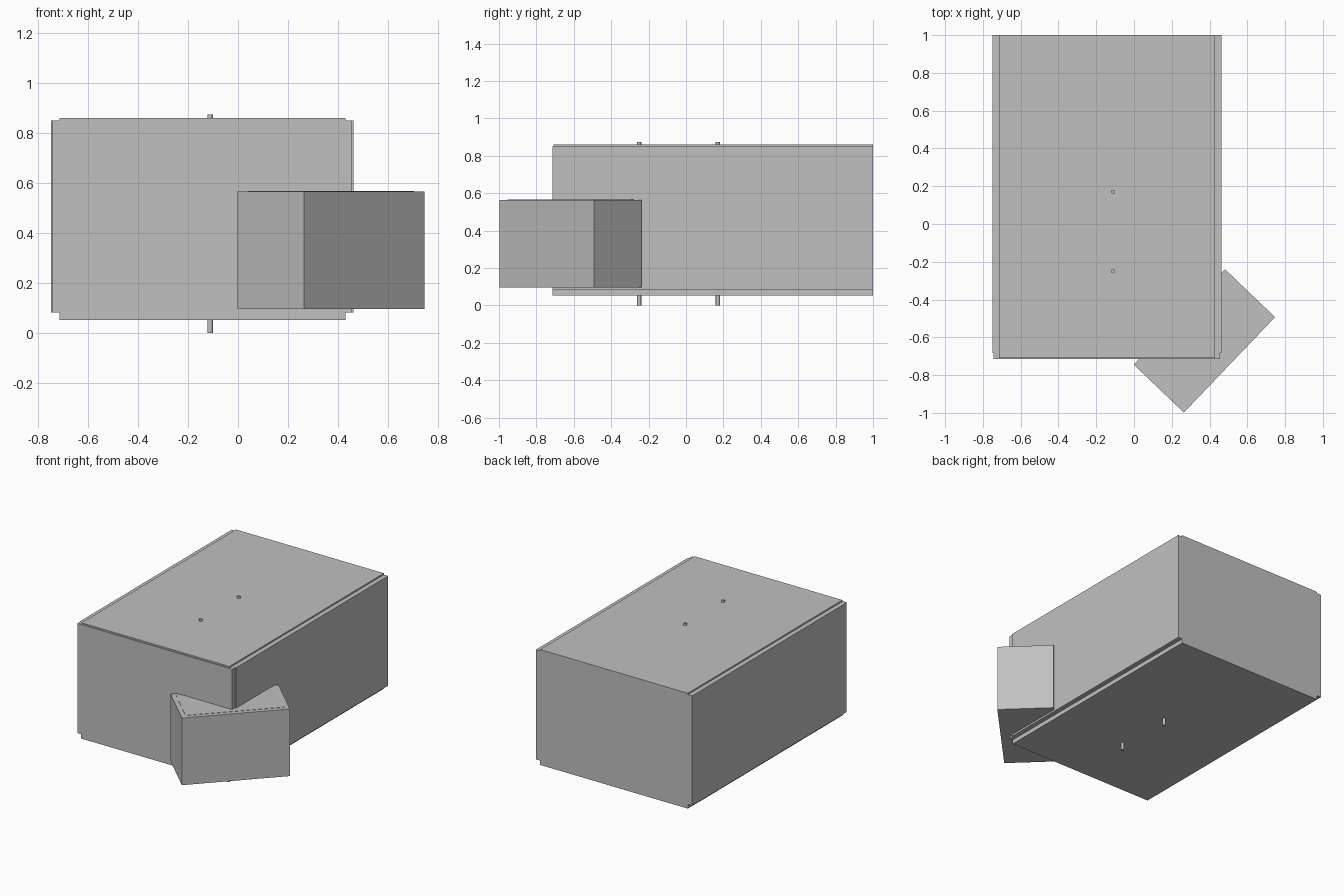
import bpy
from math import radians, atan2, hypot

cube = bpy.data.objects.get("Cube")
if cube:
    bpy.data.objects.remove(cube, do_unlink=True)

grey = bpy.data.materials.new("plain_grey")
grey.use_nodes = True
colour = (0.53, 0.53, 0.53, 1)
grey.diffuse_color = colour
grey.node_tree.nodes["Principled BSDF"].inputs["Base Color"].default_value = colour


def panel(name, x, y, z):
    """Box spanning the given (low, high) ranges."""
    bpy.ops.mesh.primitive_cube_add(size=1, location=[sum(r) / 2 for r in (x, y, z)])
    ob = bpy.context.object
    ob.name = name
    ob.scale = [r[1] - r[0] for r in (x, y, z)]
    bpy.ops.object.transform_apply(location=False, rotation=False, scale=True)
    ob.data.materials.append(grey)
    return ob


# Large cabinet made of six boards
LEFT, RIGHT, FRONT, BACK = 0.463, -0.748, -0.715, 1.0
T = 0.033
inner_x = (RIGHT + T, LEFT - T)
side_z = (0.082, 0.85)
panel("top_board", inner_x, (FRONT + 0.006, BACK), (0.83, 0.86))
panel("bottom_board", inner_x, (FRONT, BACK), (0.052, 0.082))
panel("left_board", (LEFT - T, LEFT), (FRONT + T, BACK), side_z)
panel("right_board", (RIGHT, RIGHT + T), (FRONT + T, BACK), side_z)
panel("front_board", (RIGHT + 0.004, LEFT - 0.008), (FRONT, FRONT + T), side_z)
panel("back_board", inner_x, (BACK - T, BACK), (0.082, 0.83))

# Two thin rods through the cabinet
for i, y in enumerate((-0.25, 0.17)):
    bpy.ops.mesh.primitive_cylinder_add(vertices=16, radius=0.011, depth=0.874,
                                        location=(-0.112, y, 0.437))
    rod = bpy.context.object
    rod.name = f"rod_{i + 1}"
    rod.data.materials.append(grey)
    bpy.ops.object.shade_smooth_by_angle(angle=radians(40))

# Smaller box turned across the front left corner
near, far, side = (0.262, -1.0), (0.745, -0.495), (0.0, -0.742)
length = hypot(far[0] - near[0], far[1] - near[1])
depth = hypot(side[0] - near[0], side[1] - near[1])
angle = atan2(far[1] - near[1], far[0] - near[0])
centre = ((far[0] + side[0]) / 2, (far[1] + side[1]) / 2)
for name, inset, z in (("angled_box", 0, (0.095, 0.565)),
                       ("angled_box_lid", 0.03, (0.56, 0.567))):
    ob = panel(name, (inset - length / 2, length / 2 - inset),
               (inset - depth / 2, depth / 2 - inset), z)
    ob.location.x, ob.location.y = centre
    ob.rotation_euler.z = angle
